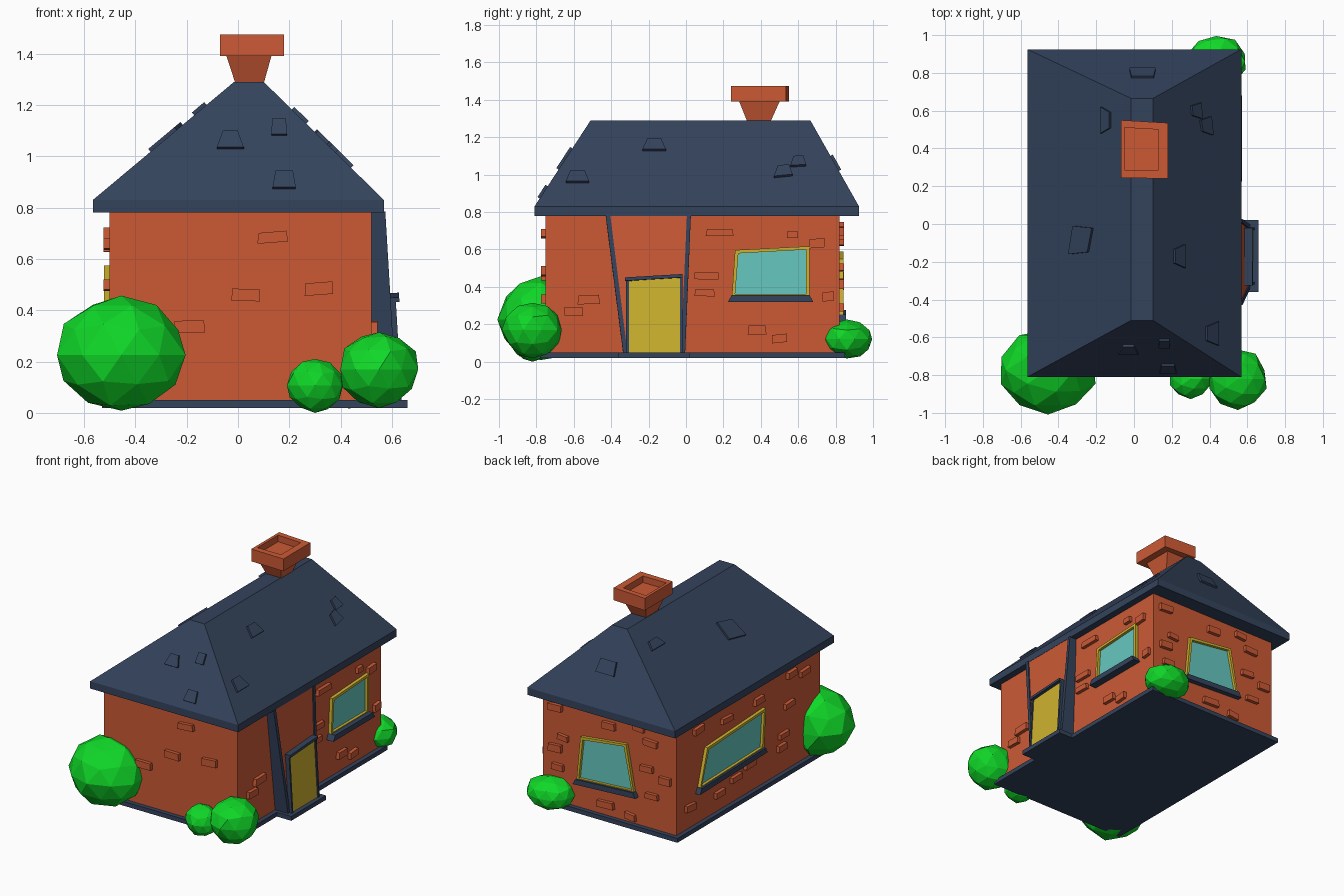
import bpy, bmesh, random
from mathutils import Vector

if "Cube" in bpy.data.objects:
    bpy.data.objects.remove(bpy.data.objects["Cube"])

random.seed(4)
COLORS = {"brick": (.604, .102, .036), "slate": (.034, .056, .107), "yellow": (.62, .45, .028),
          "glass": (.133, .578, .527), "leaf": (.005, .686, .021)}
MATS = {}
for key, c in COLORS.items():
    MATS[key] = bpy.data.materials.new(key)
    MATS[key].diffuse_color = (*c, 1)


def finish(name, bm, color):
    bmesh.ops.recalc_face_normals(bm, faces=bm.faces)
    me = bpy.data.meshes.new(name)
    bm.to_mesh(me)
    bm.free()
    me.materials.append(MATS[color])
    ob = bpy.data.objects.new(name, me)
    bpy.context.collection.objects.link(ob)
    return ob


def solids(name, pairs, color):
    """Each pair is a bottom ring and a top ring, joined to a closed solid."""
    bm = bmesh.new()
    for lo, hi in pairs:
        a = [bm.verts.new(p) for p in lo]
        b = [bm.verts.new(p) for p in hi]
        bm.faces.new(a[::-1])
        bm.faces.new(b)
        for i in range(len(a)):
            j = (i + 1) % len(a)
            bm.faces.new((a[i], a[j], b[j], b[i]))
    return finish(name, bm, color)


def rect(x0, x1, y0, y1, z):
    return [(x0, y0, z), (x1, y0, z), (x1, y1, z), (x0, y1, z)]


def box(x0, x1, y0, y1, z0, z1):
    return rect(x0, x1, y0, y1, z0), rect(x0, x1, y0, y1, z1)


class Plane:
    """Maps (distance along, height) to a wall or slope; run is the outward shift per unit height."""
    def __init__(self, axis, sign, at, z, run=0):
        self.u = Vector((0, 1, 0)) if axis == 'x' else Vector((1, 0, 0))
        out = Vector((sign, 0, 0)) if axis == 'x' else Vector((0, sign, 0))
        self.v = out * run + Vector((0, 0, 1))
        self.o = out * abs(at) + Vector((0, 0, z)) - self.v * z
        self.n = (out - Vector((0, 0, run))).normalized()

    def plate(self, pts, d0, d1):
        base = [self.o + self.u * a + self.v * h for a, h in pts]
        return [p + self.n * d0 for p in base], [p + self.n * d1 for p in base]


def trap(c, z, w, h, taper=1.0, slant=0.0):
    a, b = w / 2, w * taper / 2
    return [(c - a, z - h / 2), (c + a, z - h / 2 + slant), (c + b, z + h / 2 + slant), (c - b, z + h / 2)]


def inset(pts, t):
    cx = sum(p[0] for p in pts) / 4
    cz = sum(p[1] for p in pts) / 4
    return [(x + (t if x < cx else -t), z + (t if z < cz else -t)) for x, z in pts]


def ring(outer, inner):
    return [(outer[i], outer[(i + 1) % 4], inner[(i + 1) % 4], inner[i]) for i in range(4)]


# Base, step and walls
solids("base", [box(-.53, .55, -.78, .85, .02, .05), box(.5, .66, -.36, .02, .02, .05)], "slate")
solids("walls", [box(-.5, .52, -.75, .82, .05, .79)], "brick")

# Hipped roof with eave slab
eave = rect(-.565, .568, -.81, .925, .83)
solids("eaves", [(rect(-.565, .568, -.81, .925, .78), eave)], "slate")
solids("roof", [(eave, rect(-.015, .10, -.51, .665, 1.29))], "slate")

# Raised roof tiles on each slope: along, height, width, tall, taper, slant
slopes = {
    "right": (Plane('x', 1, .568, .83, -.468 / .46),
              [(-.17, 1.155, .125, .055, .6, 0), (-.58, .985, .125, .06, .6, 0),
               (.52, 1.01, .1, .055, .6, .01), (.6, 1.065, .085, .05, .6, .005)]),
    "left": (Plane('x', -1, .565, .83, -.55 / .46),
             [(-.085, 1.06, .15, .085, .85, .02), (.55, 1.18, .14, .04, .6, 0)]),
    "front": (Plane('y', -1, .81, .83, -.30 / .46),
              [(-.03, 1.06, .105, .065, .55, 0), (.16, 1.11, .06, .06, .9, 0), (.18, .905, .09, .065, .75, 0)]),
    "back": (Plane('y', 1, .925, .83, -.26 / .46), [(.045, 1.06, .14, .08, .85, 0)]),
}
for side, (pl, tiles) in slopes.items():
    solids("roof_tiles_" + side, [pl.plate(trap(*t), -.01, .014) for t in tiles], "slate")

# Flared chimney with hollow cap
solids("chimney_neck", [(rect(-.012, .102, .325, .455, 1.24), rect(-.012, .102, .325, .455, 1.29)),
                        (rect(-.012, .102, .325, .455, 1.29), rect(-.045, .13, .285, .50, 1.39))], "brick")
cap_out = [(-.07, .245), (.18, .24), (.18, .535), (-.07, .55)]
cap_in = [(-.05, .285), (.13, .285), (.13, .50), (-.05, .51)]
lift = lambda q, z: [(x, y, z) for x, y in q]
solids("chimney_cap", [(lift(q, 1.39), lift(q, 1.475)) for q in ring(cap_out, cap_in)]
       + [(lift(cap_in, 1.39), lift(cap_in, 1.43))], "brick")

# Crooked windows: frame, glass and sill on three walls
walls = {"right": Plane('x', 1, .52, 0), "left": Plane('x', -1, .5, 0),
         "back": Plane('y', 1, .82, 0), "front": Plane('y', -1, .75, 0)}
windows = {"right": [(.245, .345), (.66, .345), (.66, .617), (.262, .597)],
           "left": [(-.11, .30), (.59, .285), (.51, .545), (-.13, .575)],
           "back": [(-.19, .265), (.25, .24), (.22, .55), (-.13, .59)]}
for side, pts in windows.items():
    pl = walls[side]
    inner = inset(pts, .018)
    solids("window_frame_" + side, [pl.plate(q, -.01, .022) for q in ring(pts, inner)], "yellow")
    solids("window_glass_" + side, [pl.plate(inner, -.01, .003)], "glass")
    (xa, za), (xb, zb) = pts[:2]
    sill = [(xa - .02, za - .025), (xb + .02, zb - .025), (xb, zb + .012), (xa, za + .012)]
    solids("window_sill_" + side, [pl.plate(sill, -.01, .053 if side == "right" else .035)], "slate")

# Bricks standing out of the walls: along, height, width
bricks = {
    "right": [(.18, .69, .15), (.57, .68, .06), (.7, .63, .08), (.11, .46, .13), (.1, .37, .11), (.76, .345, .06),
              (.38, .17, .1), (.5, .12, .08), (-.52, .33, .12), (-.6, .27, .1)],
    "front": [(.135, .68, .12), (.03, .46, .11), (.315, .48, .11), (-.19, .335, .12)],
    "left": [(-.43, .7, .1), (-.57, .66, .1), (-.34, .31, .1), (-.32, .23, .09), (.03, .25, .11), (.18, .21, .11),
             (.36, .17, .1), (.59, .7, .1), (.28, .65, .12), (-.07, .65, .1), (-.4, .5, .1), (.68, .19, .1)],
    "back": [(.42, .70, .1), (-.22, .72, .08), (-.31, .64, .1), (.01, .68, .1), (.4, .29, .09), (.42, .42, .1),
             (.36, .5, .08), (-.28, .46, .1), (-.42, .41, .09), (-.32, .28, .1), (.035, .13, .13), (-.155, .09, .08)],
}
for side, rows in bricks.items():
    solids("wall_bricks_" + side,
           [walls[side].plate(trap(a, z, w, random.uniform(.035, .05), random.uniform(.88, 1.05),
                                   random.uniform(-.006, .01)), -.01, .024) for a, z, w in rows], "brick")

# Leaning entry panel with side trims
entry = Plane('x', 1, .613, 0, -.06)
solids("entry_panel", [entry.plate([(-.325, .04), (-.015, .04), (.015, .785), (-.415, .785)], -.12, 0)], "brick")
solids("entry_trim", [entry.plate(q, -.12, .008) for q in (
    [(-.335, .04), (-.312, .04), (-.405, .785), (-.43, .785)],
    [(-.028, .04), (-.005, .04), (.026, .785), (.005, .785)])], "slate")

# Door with jambs and lintel
solids("door", [entry.plate([(-.308, .045), (-.03, .045), (-.03, .45), (-.308, .43)], -.02, .02)], "yellow")
solids("door_frame", [entry.plate(q, -.02, d) for q, d in (
    ([(-.32, .045), (-.306, .045), (-.306, .44), (-.32, .44)], .028),
    ([(-.032, .045), (-.018, .045), (-.018, .455), (-.032, .455)], .028),
    ([(-.325, .43), (-.02, .448), (-.02, .466), (-.325, .448)], .042))], "slate")

# Faceted bushes: centre, radii
for i, (c, r) in enumerate([((-.455, -.775, .225), (.255, .225, .225)), ((.55, -.82, .17), (.155, .16, .15)),
                            ((.3, -.82, .107), (.112, .105, .105)), ((.435, .86, .12), (.165, .14, .105))]):
    bm = bmesh.new()
    bmesh.ops.create_icosphere(bm, subdivisions=2, radius=1)
    for v in bm.verts:
        v.co *= random.uniform(.95, 1.04)
        v.co = Vector(c) + Vector([v.co[k] * r[k] for k in range(3)])
        v.co.z = max(v.co.z, 0)
    finish("bush_%d" % (i + 1), bm, "leaf")

for m in bpy.data.materials:
    if m.users and not m.is_grease_pencil:
        m.use_nodes = True
        m.node_tree.nodes["Principled BSDF"].inputs["Base Color"].default_value = m.diffuse_color
